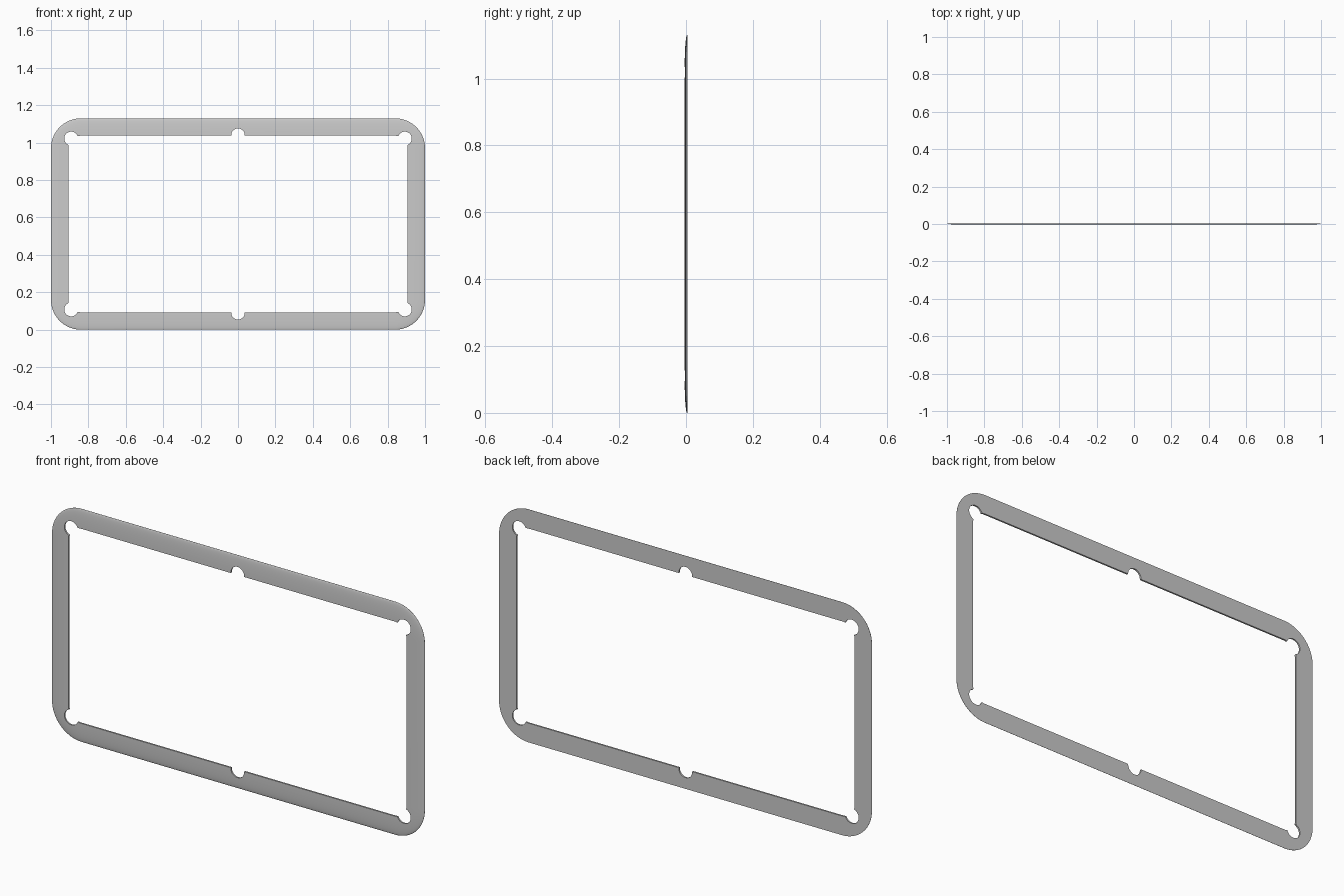
import bpy, bmesh, math

if "Cube" in bpy.data.objects:
    bpy.data.objects.remove(bpy.data.objects["Cube"])

W, H = 1.0, 1.13          # half width, full height
RAIL, R = 0.093, 0.16     # rail width, outer corner radius
Y0, Y1 = -0.004, 0.004    # crest of the front, flat back


def ring(bm, d, y, n=16):
    """Rounded rectangle inset by d from the outline."""
    verts = []
    for k, (sx, sz) in enumerate([(1, 1), (-1, 1), (-1, -1), (1, -1)]):
        cx, cz = sx * (W - R), H / 2 + sz * (H / 2 - R)
        for i in range(n + 1):
            a = math.radians(90 * (k + i / n))
            verts.append(bm.verts.new((cx + (R - d) * math.cos(a), y,
                                       cz + (R - d) * math.sin(a))))
    return verts


# Frame: domed front, plain inner wall, flat back
bm = bmesh.new()
profile = [(0, Y1)]
for i in range(11):
    t = math.pi / 2 * i / 10
    profile.append((RAIL * (1 - math.cos(t)),
                    Y1 - 0.0008 - (Y1 - Y0 - 0.0008) * math.sin(t)))
profile.append((RAIL, Y1))
rings = [ring(bm, d, y) for d, y in profile]
count = len(rings[0])
for a, b in zip(rings, rings[1:] + rings[:1]):
    for i in range(count):
        j = (i + 1) % count
        bm.faces.new((a[i], a[j], b[j], b[i]))
bmesh.ops.recalc_face_normals(bm, faces=bm.faces)
mesh = bpy.data.meshes.new("rail_frame")
bm.to_mesh(mesh)
bm.free()
frame = bpy.data.objects.new("rail_frame", mesh)
bpy.context.collection.objects.link(frame)
bpy.context.view_layer.objects.active = frame

# Pocket notches: four corners and two long-side middles
pockets = [(sx * 0.892, H / 2 + sz * 0.457, 0.037) for sx in (-1, 1) for sz in (-1, 1)]
pockets += [(0, H / 2 + sz * 0.475, 0.036) for sz in (-1, 1)]
for x, z, r in pockets:
    bpy.ops.mesh.primitive_cylinder_add(vertices=40, radius=r, depth=0.1,
                                        location=(x, 0, z), rotation=(math.pi / 2, 0, 0))
    cutter = bpy.context.object
    cutter.name = "pocket_cutter"
    bpy.context.view_layer.objects.active = frame
    mod = frame.modifiers.new("pocket", 'BOOLEAN')
    mod.operation, mod.solver, mod.object = 'DIFFERENCE', 'EXACT', cutter
    bpy.ops.object.modifier_apply(modifier=mod.name)
    bpy.data.objects.remove(cutter)

# Smooth dome with crisp edges
bpy.ops.object.select_all(action='DESELECT')
frame.select_set(True)
bpy.context.view_layer.objects.active = frame
bpy.ops.object.shade_smooth_by_angle(angle=math.radians(30))
